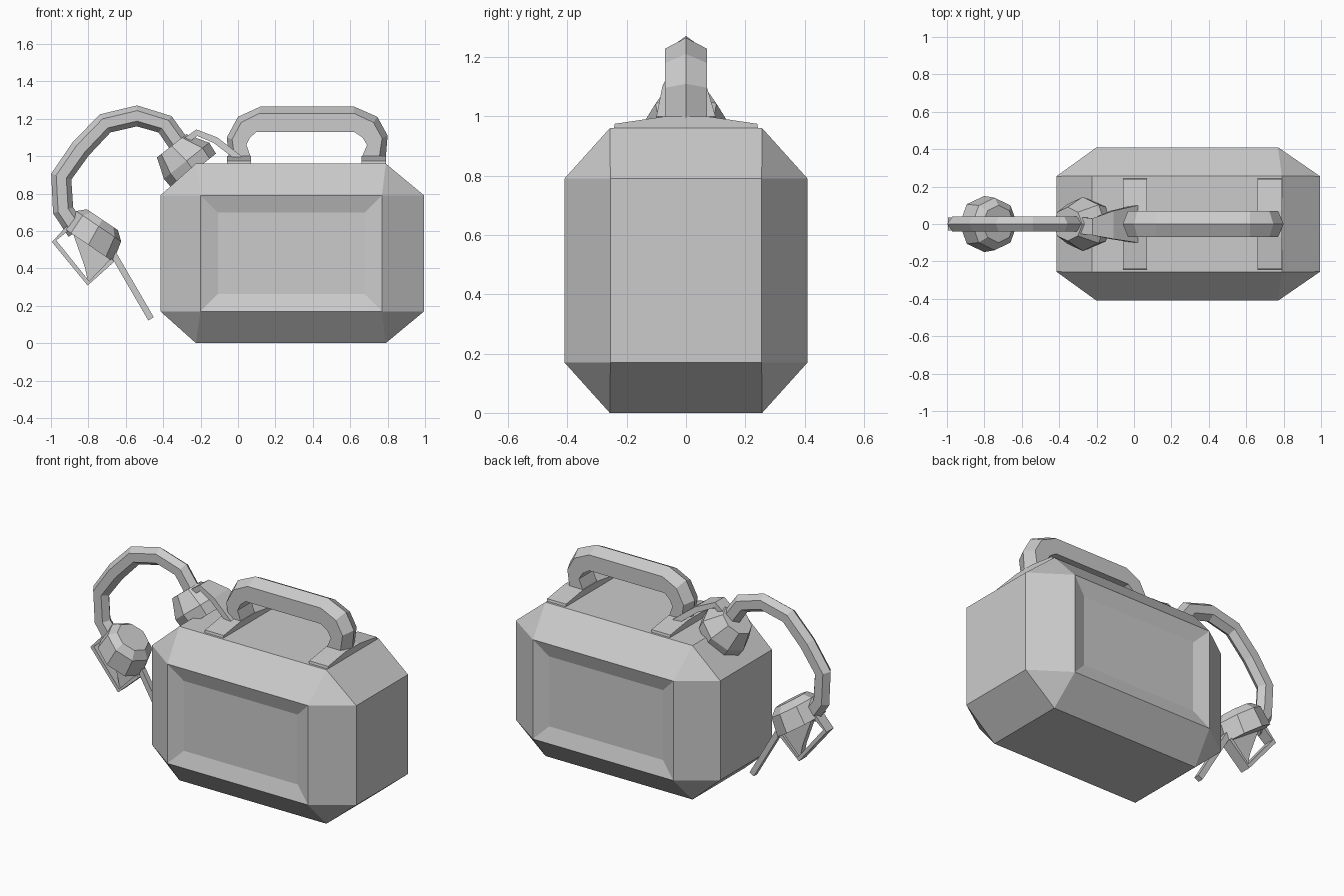
import bpy, bmesh, math
from mathutils import Vector

if "Cube" in bpy.data.objects:
    bpy.data.objects.remove(bpy.data.objects["Cube"])


def finish(bm, name):
    bmesh.ops.recalc_face_normals(bm, faces=bm.faces[:])
    mesh = bpy.data.meshes.new(name)
    bm.to_mesh(mesh)
    bm.free()
    ob = bpy.data.objects.new(name, mesh)
    bpy.context.collection.objects.link(ob)
    return ob


def hull(points):
    bm = bmesh.new()
    verts = [bm.verts.new(p) for p in points]
    bmesh.ops.convex_hull(bm, input=verts)
    bmesh.ops.dissolve_limit(bm, angle_limit=math.radians(2),
                             verts=bm.verts[:], edges=bm.edges[:])
    return bm


def loft(name, rings):
    """Skin a list of equal-sized rings and cap both ends."""
    bm = bmesh.new()
    rows = [[bm.verts.new(p) for p in ring] for ring in rings]
    n = len(rows[0])
    for a, b in zip(rows, rows[1:]):
        for i in range(n):
            j = (i + 1) % n
            bm.faces.new((a[i], a[j], b[j], b[i]))
    bm.faces.new(rows[0])
    bm.faces.new(rows[-1])
    return finish(bm, name)


def ring(x, z, axis, rx, ry, sides, turn=0.0):
    """Ring around a direction lying in the XZ plane."""
    d = Vector((axis[0], 0, axis[1])).normalized()
    u = Vector((d.z, 0, -d.x))
    out = []
    for i in range(sides):
        a = 2 * math.pi * i / sides + turn
        out.append(Vector((x, 0, z)) + u * rx * math.cos(a)
                   + Vector((0, ry * math.sin(a), 0)))
    return out


def tube(name, path, rx, ry, sides, turn=0.0):
    rings = []
    for i, (x, z) in enumerate(path):
        p, q = path[max(i - 1, 0)], path[min(i + 1, len(path) - 1)]
        rings.append(ring(x, z, (q[0] - p[0], q[1] - p[1]), rx, ry, sides, turn))
    return loft(name, rings)


def ribbon(name, stations, thick):
    """Flat strip through (x, z, y_low, y_high) stations."""
    rings = []
    for i, (x, z, lo, hi) in enumerate(stations):
        p, q = stations[max(i - 1, 0)], stations[min(i + 1, len(stations) - 1)]
        n = Vector((p[1] - q[1], 0, q[0] - p[0])).normalized() * thick / 2
        a, b = Vector((x, lo, z)), Vector((x, hi, z))
        rings.append([a - n, b - n, b + n, a + n])
    return loft(name, rings)


# Chamfered can body with shallow recessed front and back panels
pts = []
for s in (-1, 1):
    for z in (0.17, 0.79):
        pts += [(-0.415, s * 0.255, z), (-0.2, s * 0.41, z),
                (0.77, s * 0.41, z), (0.995, s * 0.255, z)]
    for z in (0, 0.96):
        pts += [(-0.225, s * 0.257, z), (0.79, s * 0.257, z)]
bm = hull(pts)
bm.normal_update()
panels = [f for f in bm.faces if abs(f.normal.y) > 0.99]
bmesh.ops.inset_individual(bm, faces=panels, thickness=0.13, depth=-0.03)
finish(bm, "can_body")

# Carry handle: ridged five-sided section between outer and inner outlines
outer = [(-0.05, 0.99), (-0.06, 1.1), (0.0, 1.21), (0.12, 1.265),
         (0.62, 1.265), (0.745, 1.21), (0.8, 1.11), (0.79, 0.99)]
inner = [(0.07, 0.99), (0.045, 1.06), (0.065, 1.1), (0.1, 1.13),
         (0.62, 1.13), (0.665, 1.1), (0.69, 1.06), (0.66, 0.99)]
rings = []
for (ox, oz), (ix, iz) in zip(outer, inner):
    mx, mz = ox + (ix - ox) * 0.27, oz + (iz - oz) * 0.27
    rings.append([(ox, 0, oz), (mx, 0.07, mz), (ix, 0.07, iz),
                  (ix, -0.07, iz), (mx, -0.07, mz)])
loft("carry_handle", rings)

# Handle foot plates
for side, x0, x1 in (("left", -0.06, 0.07), ("right", 0.66, 0.79)):
    loft(side + "_handle_foot",
         [[(x, -0.245, 0.95), (x, 0.245, 0.95), (x, 0.24, 0.975),
           (x, 0.07, 1.0), (x, -0.07, 1.0), (x, -0.24, 0.975)]
          for x in (x0, x1)])

# Filler cap sitting on the corner chamfer
ax = (-0.62, 0.78)
loft("filler_cap", [ring(-0.235, 0.92, ax, 0.15, 0.13, 8),
                    ring(-0.275, 0.975, ax, 0.155, 0.145, 8),
                    ring(-0.355, 1.055, ax, 0.10, 0.09, 8)])

# Retaining strap from cap to handle foot
ribbon("cap_strap", [(-0.31, 1.06, -0.05, 0.04), (-0.22, 1.125, -0.06, 0.03),
                     (-0.12, 1.085, -0.08, 0.07), (0.01, 0.985, -0.10, 0.10)], 0.035)

# Curved hose
tube("hose", [(-0.27, 1.0), (-0.39, 1.17), (-0.54, 1.215), (-0.71, 1.175),
              (-0.84, 1.04), (-0.945, 0.89), (-0.935, 0.71), (-0.86, 0.6)],
     0.056, 0.045, 6)

# Nozzle head
ax = (0.56, 0.83)
loft("nozzle_head", [ring(-0.80, 0.525, ax, 0.16, 0.15, 8),
                     ring(-0.745, 0.625, ax, 0.145, 0.14, 8),
                     ring(-0.725, 0.66, ax, 0.10, 0.10, 8)])

# Trigger guard, trigger and spout
ribbon("trigger_guard", [(-0.91, 0.615, -0.035, 0.035), (-0.983, 0.545, -0.035, 0.035),
                         (-0.80, 0.32, -0.035, 0.035), (-0.67, 0.445, -0.035, 0.035)], 0.025)
loft("trigger", [[(x, y, z) for x, z in ((-0.88, 0.58), (-0.67, 0.445),
                                         (-0.80, 0.32), (-0.82, 0.41))]
                 for y in (-0.02, 0.02)])
tube("spout", [(-0.68, 0.5), (-0.465, 0.13)], 0.024, 0.024, 4, math.pi / 4)
